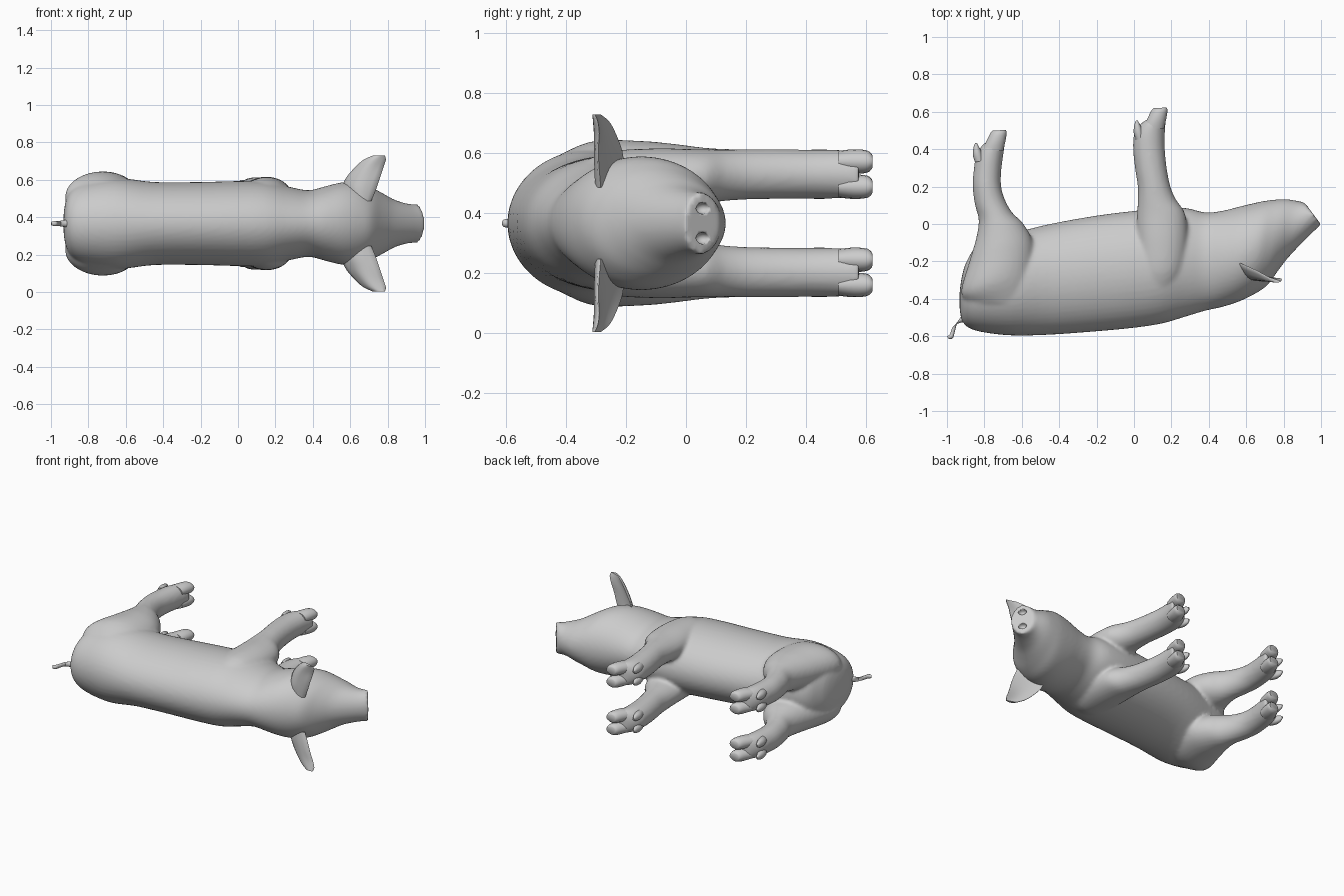
import bpy, bmesh, math
from mathutils import Vector

if "Cube" in bpy.data.objects:
    bpy.data.objects.remove(bpy.data.objects["Cube"])

CZ = 0.366  # height of the animal's plane of symmetry
skin = bpy.data.materials.new("grey_skin")
skin.diffuse_color = (0.6, 0.6, 0.6, 1)
skin.use_nodes = True
skin.node_tree.nodes["Principled BSDF"].inputs["Base Color"].default_value = skin.diffuse_color


def catmull(rows, steps=4):
    """Smoothly interpolate between rows of section parameters."""
    out = []
    for i in range(len(rows) - 1):
        p0, p1 = rows[max(i - 1, 0)], rows[i]
        p2, p3 = rows[i + 1], rows[min(i + 2, len(rows) - 1)]
        for s in range(steps):
            t = s / steps
            out.append([0.5 * (2 * b + (c - a) * t + (2 * a - 5 * b + 4 * c - d) * t * t
                               + (3 * b - a - 3 * c + d) * t ** 3)
                        for a, b, c, d in zip(p0, p1, p2, p3)])
    return out + [list(rows[-1])]


def skin_rings(bm, rings):
    """Bridge closed rings of points and cap both ends."""
    vs = [[bm.verts.new(p) for p in r] for r in rings]
    n = len(vs[0])
    for a, b in zip(vs, vs[1:]):
        for i in range(n):
            bm.faces.new((a[i], a[(i + 1) % n], b[(i + 1) % n], b[i]))
    bm.faces.new(vs[0])
    bm.faces.new(vs[-1])


def loft(bm, rows, side=1, n=32, steps=4):
    """Rows: edge point a, edge point b, half width, sideways offset."""
    rings = []
    for ax, ay, bx, by, w, off in catmull(rows, steps):
        ring = []
        for k in range(n):
            t = 2 * math.pi * k / n
            c = (1 + math.cos(t)) / 2
            ring.append((ax + (bx - ax) * c, ay + (by - ay) * c,
                         CZ + side * off + w * math.sin(t)))
        rings.append(ring)
    skin_rings(bm, rings)


def finish(bm, name):
    bmesh.ops.recalc_face_normals(bm, faces=bm.faces)
    for f in bm.faces:
        f.smooth = True
    me = bpy.data.meshes.new(name)
    bm.to_mesh(me)
    bm.free()
    me.materials.append(skin)
    ob = bpy.data.objects.new(name, me)
    bpy.context.collection.objects.link(ob)
    return ob


def sharpen(ob, angle=50):
    bpy.ops.object.select_all(action='DESELECT')
    ob.select_set(True)
    bpy.context.view_layer.objects.active = ob
    bpy.ops.object.shade_smooth_by_angle(angle=math.radians(angle))


# Trunk, neck, head and snout: back edge, belly edge, half width
trunk = [
    (-.932, -.46, -.932, -.36, .06), (-.918, -.52, -.918, -.27, .13),
    (-.88, -.557, -.89, -.19, .185), (-.80, -.58, -.82, -.10, .225),
    (-.65, -.596, -.65, -.05, .245), (-.45, -.592, -.45, .00, .222),
    (-.20, -.574, -.20, .045, .222), (0, -.555, 0, .07, .227),
    (.15, -.532, .15, .085, .225), (.28, -.494, .28, .085, .195),
    (.38, -.464, .38, .062, .178), (.47, -.444, .47, .07, .20),
    (.56, -.415, .58, .097, .222), (.64, -.377, .68, .12, .217),
    (.71, -.33, .75, .13, .185), (.77, -.25, .80, .133, .155),
    (.82, -.185, .84, .13, .13), (.88, -.12, .87, .124, .114),
    (.95, -.05, .89, .12, .104), (1.0, -.003, .912, .115, .104)]

# Legs: rear edge, front edge, half width, sideways offset
hind_leg = [
    (-.89, -.42, -.52, -.42, .09, .14), (-.925, -.36, -.53, -.25, .13, .145),
    (-.88, -.20, -.54, -.10, .125, .15), (-.845, -.08, -.59, 0, .11, .155),
    (-.83, .02, -.65, .06, .095, .16), (-.85, .10, -.69, .13, .086, .163),
    (-.863, .20, -.71, .20, .083, .164), (-.858, .28, -.71, .28, .082, .164),
    (-.845, .36, -.70, .36, .082, .164), (-.82, .41, -.69, .43, .079, .164),
    (-.79, .44, -.685, .46, .07, .164)]
front_leg = [
    (.04, -.36, .22, -.36, .07, .13), (.02, -.25, .27, -.25, .10, .14),
    (.015, -.10, .287, -.10, .10, .15), (.015, .03, .275, .05, .092, .155),
    (.02, .12, .225, .13, .086, .16), (.02, .20, .195, .20, .084, .163),
    (.005, .30, .175, .30, .083, .164), (-.005, .40, .165, .40, .082, .164),
    (0, .48, .165, .48, .082, .164), (.03, .53, .17, .55, .079, .164),
    (.07, .56, .175, .58, .07, .164)]

bm = bmesh.new()
loft(bm, [r + (0,) for r in trunk], n=48)
for s in (1, -1):
    loft(bm, hind_leg, s)
    loft(bm, front_leg, s)
    # brow bump above the eye
    loft(bm, [(.66, -.17, .70, -.15, .02, .14), (.69, -.19, .74, -.14, .032, .14),
              (.73, -.17, .76, -.14, .015, .14)], s, 12)
body = finish(bm, "body_and_legs")
rm = body.modifiers.new("fuse", 'REMESH')
rm.mode = 'VOXEL'
rm.voxel_size = 0.012
rm.use_smooth_shade = True
sm = body.modifiers.new("soften", 'SMOOTH')
sm.factor = 0.5
sm.iterations = 5

# Nostrils: hollows cut into the slanted snout disc
bm = bmesh.new()
for s in (1, -1):
    new = bmesh.ops.create_icosphere(bm, subdivisions=2, radius=1)["verts"]
    for v in new:
        v.co = Vector((.956 + .028 * v.co.x, .056 + .028 * v.co.y, CZ + s * .05 + .02 * v.co.z))
cutter = finish(bm, "nostril_cutter")
cutter.hide_render = True
cutter.hide_viewport = True
cut = body.modifiers.new("nostrils", 'BOOLEAN')
cut.operation = 'DIFFERENCE'
cut.object = cutter

# Cloven hooves and dewclaws, same shape on all four feet
toe = [(-.815, .39, -.70, .39, .036, 0), (-.79, .44, -.688, .44, .041, 0),
       (-.768, .485, -.681, .485, .037, 0), (-.755, .499, -.686, .503, .024, 0)]
claw = [(-.85, .33, -.80, .34, .024, 0), (-.862, .37, -.815, .385, .027, 0),
        (-.858, .41, -.83, .415, .02, 0), (-.85, .432, -.84, .434, .007, 0)]
for name, dx, dy in (("hind_hooves", 0, 0), ("front_hooves", .86, .12)):
    bm = bmesh.new()
    for s in (1, -1):
        for k in (-.042, .042):
            for shape in (toe, claw):
                loft(bm, [(a + dx, b + dy, c + dx, d + dy, w, .164 + k)
                          for a, b, c, d, w, _ in shape], s, 16, 3)
    sharpen(finish(bm, name))

# Ears: cupped leaves; rows are height, x and y of both rims, cup depth, thickness
ear = [(.12, .60, -.215, .71, -.29, .05, .05), (.18, .56, -.212, .735, -.295, .05, .045),
       (.24, .575, -.218, .755, -.298, .045, .035), (.30, .625, -.24, .775, -.295, .04, .026),
       (.34, .67, -.262, .788, -.30, .03, .02), (.363, .72, -.29, .783, -.31, .012, .012)]
bm = bmesh.new()
for s in (1, -1):
    rings = []
    for h, x0, y0, x1, y1, d, th in catmull(ear):
        ring = []
        for sign, ts in ((1, range(9)), (-1, range(8, -1, -1))):
            for i in ts:
                t = i / 8
                bulge = math.sin(math.pi * t)
                depth = d * bulge if sign > 0 else (d - th) * bulge - .006
                ring.append((x0 + (x1 - x0) * t - .4 * depth,
                             y0 + (y1 - y0) * t - .9 * depth, CZ + s * h))
        rings.append(ring)
    skin_rings(bm, rings)
sharpen(finish(bm, "ears"), 60)

# Tail: thin kinked tube
bm = bmesh.new()
loft(bm, [(-.90, -.525, -.90, -.475, .022, 0), (-.935, -.53, -.925, -.495, .018, 0),
          (-.968, -.55, -.945, -.53, .014, 0), (-.982, -.585, -.958, -.575, .013, 0),
          (-.99, -.595, -.968, -.61, .014, 0), (-1.0, -.60, -.99, -.615, .01, 0)], 1, 12)
finish(bm, "tail")
